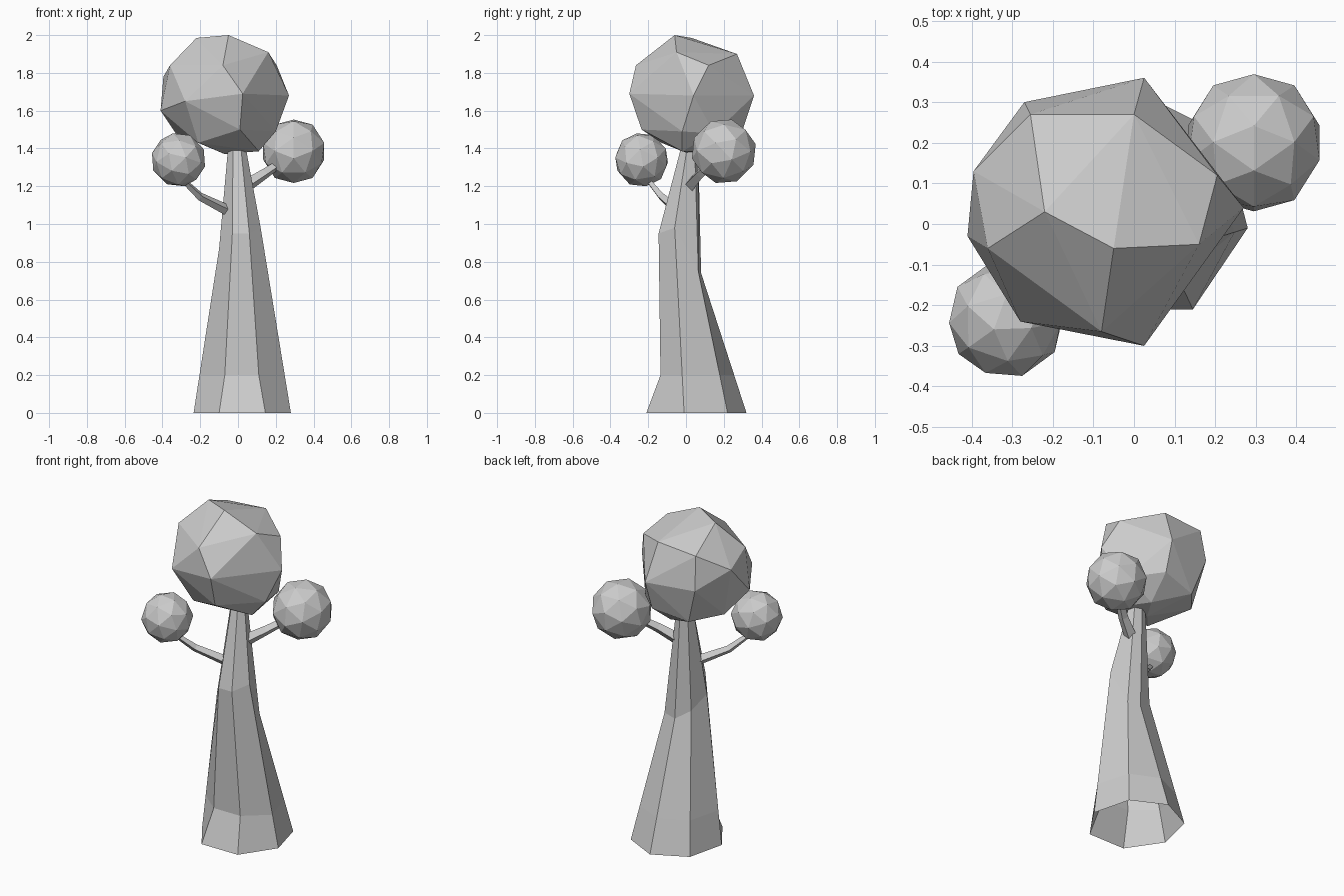
import bpy, bmesh, math
from mathutils import Vector, Euler

if "Cube" in bpy.data.objects:
    bpy.data.objects.remove(bpy.data.objects["Cube"])


def finish(name, bm):
    bmesh.ops.recalc_face_normals(bm, faces=bm.faces)
    me = bpy.data.meshes.new(name)
    bm.to_mesh(me)
    bm.free()
    bpy.context.collection.objects.link(bpy.data.objects.new(name, me))


def loft(name, rings, cap_top=True):
    bm = bmesh.new()
    rows = [[bm.verts.new(p) for p in r] for r in rings]
    n = len(rows[0])
    for a, b in zip(rows, rows[1:]):
        for i in range(n):
            j = (i + 1) % n
            bm.faces.new((a[i], a[j], b[j], b[i]))
    if cap_top:
        bm.faces.new(rows[-1])
    finish(name, bm)


def hull(name, points):
    bm = bmesh.new()
    for p in points:
        bm.verts.new(p)
    res = bmesh.ops.convex_hull(bm, input=bm.verts)
    junk = {e for e in res["geom_interior"] + res["geom_unused"]
            if isinstance(e, bmesh.types.BMVert)}
    bmesh.ops.delete(bm, geom=list(junk), context='VERTS')
    finish(name, bm)


def branch(name, path, radii):
    rings = []
    for i, p in enumerate(path):
        d = Vector(path[min(i + 1, len(path) - 1)]) - Vector(path[max(i - 1, 0)])
        side = d.cross(Vector((0, 0, 1))).normalized()
        up = side.cross(d).normalized()
        rings.append([Vector(p) + radii[i] * (side * math.cos(t) + up * math.sin(t))
                      for t in (k * math.pi / 2 for k in range(4))])
    loft(name, rings)


def ball(name, centre, radius, tilt):
    # Faceted ball: icosahedron corners plus its face centres
    bm = bmesh.new()
    bmesh.ops.create_icosphere(bm, subdivisions=1, radius=1)
    pts = [v.co.copy() for v in bm.verts]
    pts += [f.calc_center_median().normalized() for f in bm.faces]
    top = max(pts[12:], key=lambda p: (round(p.z, 2), -p.y))
    spin = -math.pi / 2 - math.atan2(top.y, top.x)
    bm.free()
    rot = Euler(tilt).to_matrix() @ Euler((0, 0, spin)).to_matrix()
    hull(name, [Vector(centre) + radius * (rot @ p) for p in pts])


# Seven-sided trunk, flared at the front foot, open underneath
base = [(-.10, -.21, 0), (.145, -.21, 0), (.28, -.01, 0), (.22, .22, 0),
        (.02, .32, 0), (-.18, .22, 0), (-.235, -.01, 0)]
waist = [(-.03, -.145, .95), (.06, -.145, .95), (.12, -.06, .98), (.10, .065, .75),
         (.02, .08, .74), (-.07, .05, .80), (-.10, -.06, .87)]
foot = [Vector(b).lerp(Vector(w), .2 / w[2]) for b, w in zip(base, waist)]
foot[0], foot[1] = Vector((-.07, -.135, .2)), Vector((.11, -.135, .2))
crown = [(-.005 + .05 * math.cos(a), .015 + .05 * math.sin(a), 1.39)
         for a in (math.radians(-115.7 + i * 360 / 7) for i in range(7))]
loft("trunk", [base, foot, waist, crown])

# Branches
branch("left_branch", [(-.05, -.04, 1.07), (-.20, -.13, 1.145), (-.31, -.215, 1.25)],
       [.03, .022, .013])
branch("right_branch", [(.04, .02, 1.20), (.14, .075, 1.265), (.25, .16, 1.34)],
       [.036, .028, .02])

# Main foliage
hull("main_foliage", [
    (-.22, .03, 1.985), (-.05, -.06, 2.0), (.16, -.05, 1.91), (-.08, -.265, 1.84),
    (.025, -.30, 1.69), (-.36, -.06, 1.84), (-.28, -.24, 1.65), (-.41, -.03, 1.60),
    (-.255, .27, 1.88), (0, .27, 1.90), (.205, .12, 1.84), (.27, .04, 1.68),
    (.025, .36, 1.68), (-.27, .30, 1.68), (-.395, .13, 1.78), (.01, -.235, 1.50),
    (.20, -.02, 1.49), (.17, .15, 1.48), (.02, .30, 1.50), (-.20, .26, 1.46),
    (-.33, .10, 1.48), (-.21, -.13, 1.43), (.11, -.02, 1.385), (-.07, .03, 1.37),
    (0, .15, 1.38)])

# Small foliage
ball("right_foliage", (.295, .20, 1.385), .173, (math.radians(-14), 0, 0))
ball("left_foliage", (-.315, -.235, 1.34), .145, (.1, -.25, .3))
